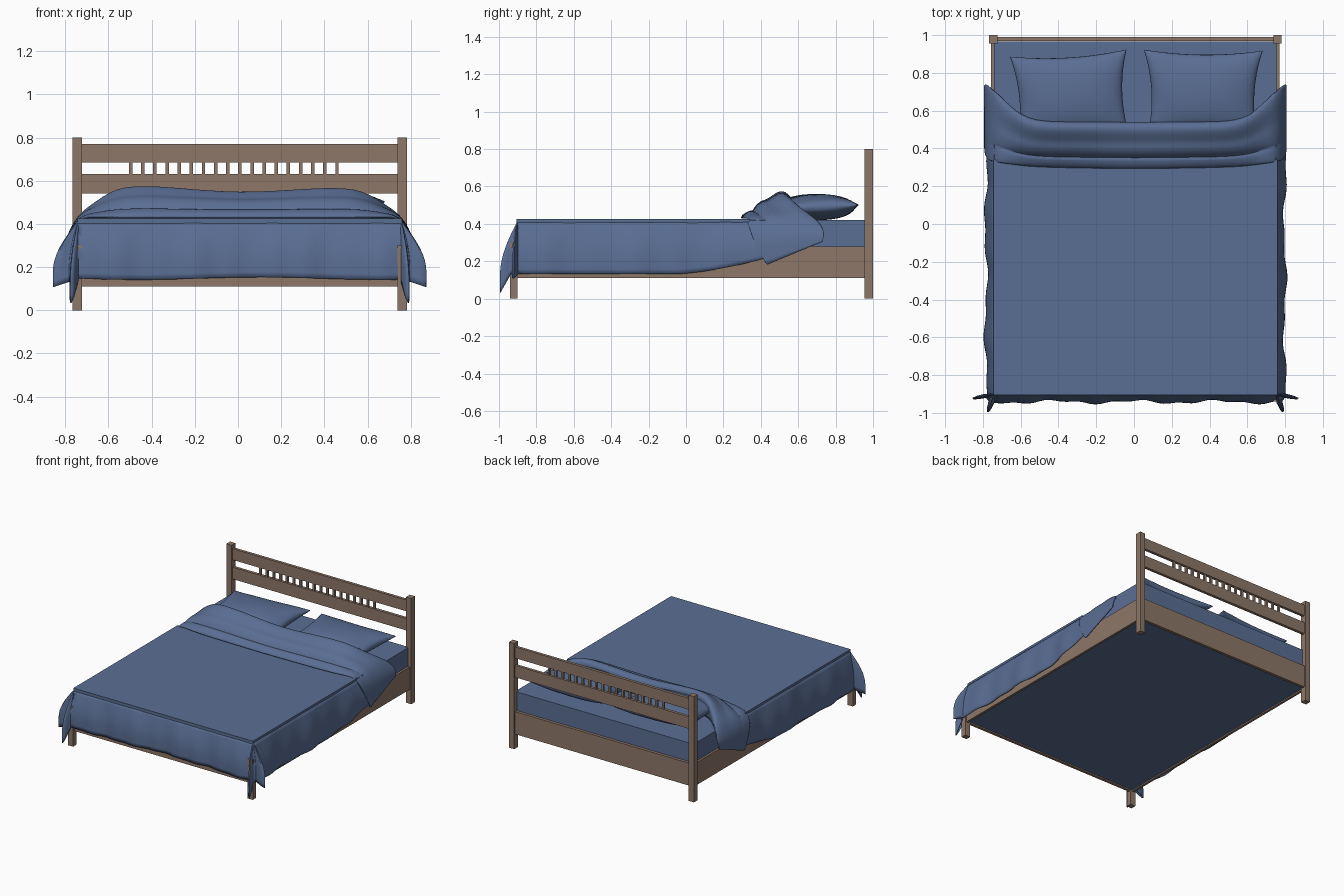
import bpy, bmesh, math
from mathutils import Vector, Matrix

if "Cube" in bpy.data.objects:
    bpy.data.objects.remove(bpy.data.objects["Cube"])

CX = 0.0075      # bed frame centre line
HALF = 0.7475    # half width of the mattress
FOOT = -0.90     # foot end of the mattress


def material(name, rgb):
    m = bpy.data.materials.new(name)
    m.use_nodes = True
    m.diffuse_color = (*rgb, 1)
    m.node_tree.nodes["Principled BSDF"].inputs["Base Color"].default_value = (*rgb, 1)
    return m


WOOD = material("brown_wood", (0.27, 0.185, 0.14))
CLOTH = material("blue_cloth", (0.102, 0.156, 0.295))


def make_object(name, bm, mat):
    mesh = bpy.data.meshes.new(name)
    bm.to_mesh(mesh)
    bm.free()
    obj = bpy.data.objects.new(name, mesh)
    bpy.context.collection.objects.link(obj)
    mesh.materials.append(mat)
    return obj


def box(name, x, y, z, mat):
    """Box from (low, high) ranges on each axis."""
    bm = bmesh.new()
    bmesh.ops.create_cube(bm, size=1)
    for v in bm.verts:
        v.co = [lo + (c + 0.5) * (hi - lo) for c, (lo, hi) in zip(v.co, (x, y, z))]
    return make_object(name, bm, mat)


def add_sheet(bm, rows):
    """Quad sheet through rows of points."""
    grid = [[bm.verts.new(p) for p in row] for row in rows]
    for a, b in zip(grid, grid[1:]):
        for i in range(len(a) - 1):
            bm.faces.new((a[i], a[i + 1], b[i + 1], b[i]))


def smooth(obj, angle=50):
    bpy.ops.object.select_all(action='DESELECT')
    obj.select_set(True)
    bpy.context.view_layer.objects.active = obj
    bpy.ops.object.shade_smooth_by_angle(angle=math.radians(angle))


def cloth(name, rows, thickness, levels):
    bm = bmesh.new()
    add_sheet(bm, rows)
    bmesh.ops.remove_doubles(bm, verts=bm.verts, dist=0.0002)
    obj = make_object(name, bm, CLOTH)
    smooth(obj)
    if levels:
        sub = obj.modifiers.new("soften", 'SUBSURF')
        sub.levels = sub.render_levels = levels
    solid = obj.modifiers.new("thickness", 'SOLIDIFY')
    solid.thickness = thickness
    solid.offset = 0
    return obj


# Posts and side rails
for side, s in (("right", -1), ("left", 1)):
    c = CX + s * 0.7525
    px = (c - 0.022, c + 0.022)
    box(side + "_head_post", px, (0.955, 1.0), (0, 0.8), WOOD)
    box(side + "_foot_post", px, (-0.94, -0.90), (0, 0.3), WOOD)
    rx = CX + s * 0.755
    box(side + "_side_rail", (rx - 0.009, rx + 0.009), (-0.91, 0.96), (0.11, 0.28), WOOD)

# Cross rails between the posts
span = (CX - 0.74, CX + 0.74)
box("foot_rail", span, (-0.92, -0.90), (0.11, 0.28), WOOD)
for name, z in (("head_base_rail", (0.11, 0.28)), ("headboard_lower_rail", (0.54, 0.63)),
                ("headboard_top_rail", (0.685, 0.77))):
    box(name, span, (0.968, 0.99), z, WOOD)

# Short headboard slats
for i in range(18):
    x = -0.497 + i * 0.0562
    box(f"headboard_slat_{i + 1}", (x - 0.008, x + 0.008), (0.971, 0.987), (0.625, 0.69), WOOD)

# Mattress and flat top of the blanket
edge = (CX - HALF, CX + HALF)
box("mattress", edge, (FOOT, 0.967), (0.12, 0.42), CLOTH)
box("blanket_top", (edge[0] - 0.004, edge[1] + 0.004), (FOOT - 0.006, 0.34), (0.402, 0.425), CLOTH)


# Hanging blanket skirt: each station is base point, direction, flare and drop
def bump(t, centre, width):
    return math.exp(-((t - centre) / width) ** 2)


def wave(s):
    return 0.008 * math.sin(11 * s) + 0.005 * math.sin(27 * s + 1)


def side_stations(s):
    out = []
    for i in range(46):
        y = 0.45 - i * 0.03
        drop = 0.28 - 0.09 * max(0, (y + 0.05) / 0.5) ** 1.5
        out.append((CX + s * HALF, y, math.pi if s < 0 else 0, 0.042 + wave(y + s), drop))
    return out


def corner_stations(s):
    out = []
    for i in range(1, 26):
        t = i / 26
        g1, g2 = bump(t, 0.13, 0.07), bump(t, 0.78, 0.11)
        flare = 0.045 + 0.075 * g1 + 0.055 * g2
        angle = math.radians(270 + s * 90 * (1 - t))
        out.append((CX + s * HALF, FOOT, angle, flare, 0.28 + 0.025 * g1 + 0.1 * g2))
    return out


front = [(CX - HALF + i / 50 * 2 * HALF, FOOT, math.radians(270),
          0.04 + wave(i / 25), 0.265 + 0.006 * math.sin(i / 6)) for i in range(51)]
stations = (side_stations(-1) + corner_stations(-1) + front
            + corner_stations(1)[::-1] + side_stations(1)[::-1])
rows = []
for x, y, angle, flare, drop in stations:
    row = []
    for j in range(11):
        m = j / 10
        r = flare * math.sin(math.pi / 2 * min(1, 1.3 * m))
        row.append((x + r * math.cos(angle), y + r * math.sin(angle), 0.412 - drop * m))
    rows.append(row)
cloth("blanket_skirt", rows, 0.005, 0)

# Turned-down blanket fold: x, front y, front z, back y, back z, puffiness
half = [(0.0, 0.295, 0.43, 0.54, 0.505, 1), (0.3, 0.30, 0.43, 0.545, 0.535, 1),
        (0.55, 0.305, 0.43, 0.54, 0.55, 1), (0.66, 0.32, 0.43, 0.62, 0.475, 0.7),
        (0.74, 0.33, 0.43, 0.70, 0.43, 0.35), (0.785, 0.34, 0.36, 0.735, 0.37, 0.1),
        (0.797, 0.385, 0.27, 0.735, 0.335, 0), (0.797, 0.43, 0.18, 0.73, 0.305, 0)]
profile = [(0, 0), (0.02, 0.015), (0.18, 0.022), (0.23, 0.004), (0.27, 0.028), (0.42, 0.045),
           (0.55, 0.032), (0.78, 0.052), (0.93, 0.035), (1, 0)]
rows = []
for s, x, yf, zf, yb, zb, puff in ([(-1, *h) for h in half[:0:-1]] + [(1, *h) for h in half]):
    tilt = -0.012 * s * x * puff
    row = [(CX + s * x, yf + t * (yb - yf), zf + t * (zb - zf) + b * puff + tilt * t)
           for t, b in profile]
    row.append((CX + s * x, yb - 0.015 * puff, min(zb, 0.425) - 0.003))
    rows.append(row)
cloth("blanket_fold", rows, 0.008, 2)


# Pillows with pinched corners
def pillow(name, centre, turn, taper):
    n = 20
    bm = bmesh.new()
    for face in (1, -1):
        rows = []
        for i in range(n + 1):
            u = math.sin((i / n - 0.5) * math.pi)
            row = []
            for j in range(n + 1):
                v = math.sin((j / n - 0.5) * math.pi)
                x = 0.30 * u * (1 - 0.09 * (1 - v * v)) * (1 + taper * v)
                y = 0.215 * v * (1 - 0.11 * (1 - u * u))
                puff = max(0, (1 - u * u) * (1 - v * v)) ** 0.42
                crease = 1 + 0.05 * math.sin(7 * u + 4 * v) * abs(u)
                row.append((x, y, face * 0.07 * puff * crease + 0.012 * u * u * v))
            rows.append(row)
        add_sheet(bm, rows)
    bmesh.ops.remove_doubles(bm, verts=bm.verts, dist=0.0005)
    bmesh.ops.recalc_face_normals(bm, faces=bm.faces)
    bmesh.ops.transform(bm, matrix=Matrix.Translation(Vector(centre))
                        @ Matrix.Rotation(math.radians(turn), 4, 'Z'), verts=bm.verts)
    smooth(make_object(name, bm, CLOTH), 60)


pillow("right_pillow", (-0.335, 0.69, 0.49), 3.5, 0.03)
pillow("left_pillow", (0.365, 0.705, 0.49), -0.5, 0.05)
